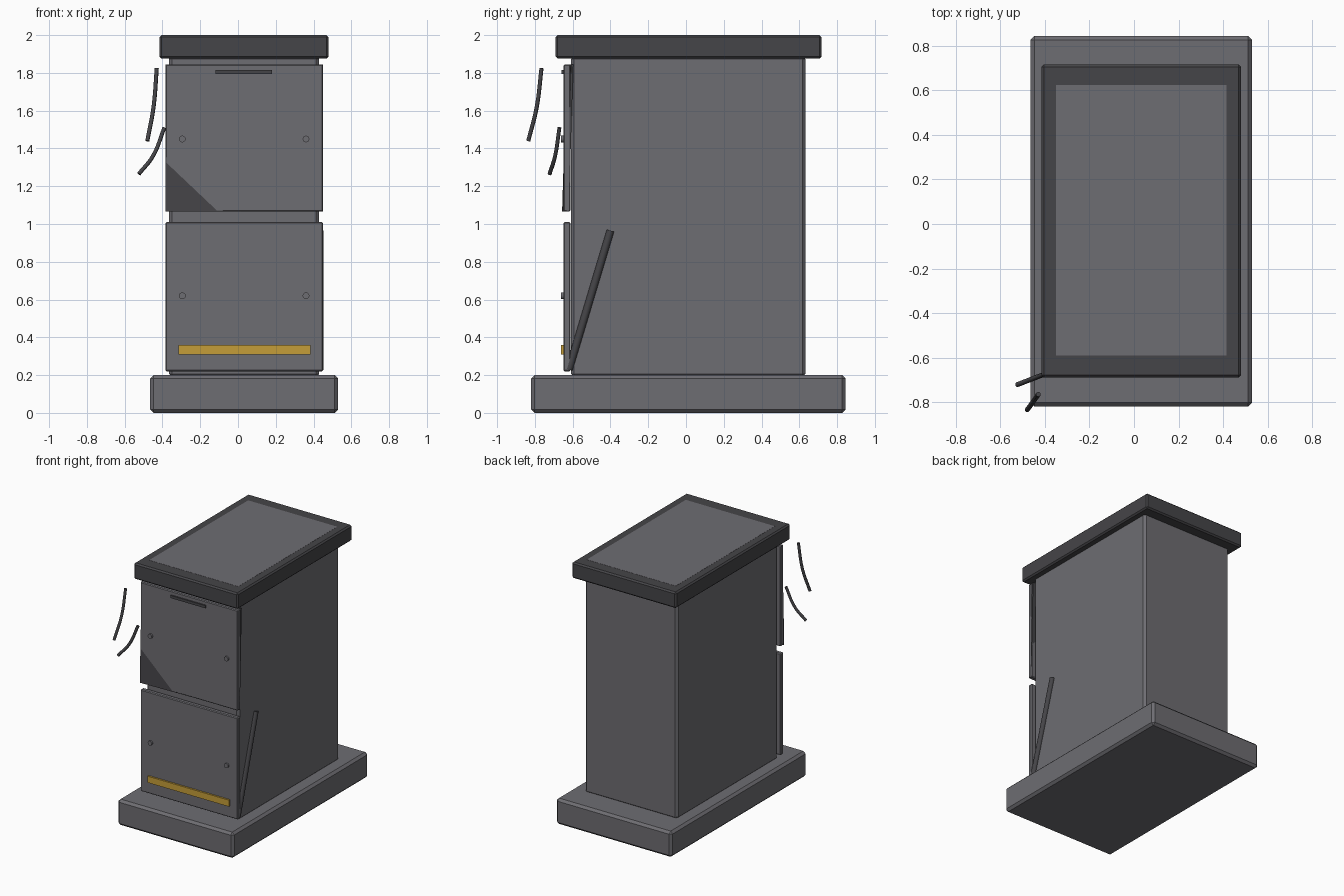
import bpy, bmesh
from mathutils import Vector

default = bpy.data.objects.get("Cube")
if default:
    bpy.data.objects.remove(default, do_unlink=True)


def material(name, rgb):
    m = bpy.data.materials.new(name)
    m.use_nodes = True
    m.diffuse_color = (*rgb, 1)
    m.node_tree.nodes["Principled BSDF"].inputs["Base Color"].default_value = (*rgb, 1)
    return m


GREY = material("mid grey", (0.155, 0.153, 0.168))
DARK = material("dark grey", (0.06, 0.059, 0.065))
YELLOW = material("warning yellow", (0.56, 0.34, 0.04))


def finish(name, bm, mat):
    me = bpy.data.meshes.new(name)
    bm.to_mesh(me)
    bm.free()
    me.materials.append(mat)
    ob = bpy.data.objects.new(name, me)
    bpy.context.collection.objects.link(ob)
    return ob


def box(name, xs, ys, zs, mat, bevel=0.0):
    """Box given by its extents, with optional chamfered edges."""
    bm = bmesh.new()
    bmesh.ops.create_cube(bm, size=1)
    for v in bm.verts:
        v.co = Vector([lo + (c + 0.5) * (hi - lo)
                       for c, (lo, hi) in zip(v.co, (xs, ys, zs))])
    if bevel:
        bmesh.ops.bevel(bm, geom=bm.edges[:], offset=bevel, segments=1,
                        affect='EDGES')
    return finish(name, bm, mat)


def rod(name, start, end, radius, sides, mat):
    """Straight cylinder between two points."""
    a, b = Vector(start), Vector(end)
    bm = bmesh.new()
    bmesh.ops.create_cone(bm, cap_ends=True, segments=sides, radius1=radius,
                          radius2=radius, depth=(b - a).length)
    for f in bm.faces:
        f.smooth = len(f.verts) == 4
    ob = finish(name, bm, mat)
    ob.rotation_mode = 'QUATERNION'
    ob.rotation_quaternion = (b - a).to_track_quat('Z', 'Y')
    ob.location = (a + b) / 2
    return ob


def wire(name, points, radius, mat):
    """Bent tube through a few points."""
    cu = bpy.data.curves.new(name, 'CURVE')
    cu.dimensions = '3D'
    cu.bevel_depth = radius
    cu.bevel_resolution = 2
    cu.resolution_u = 6
    cu.use_fill_caps = True
    sp = cu.splines.new('BEZIER')
    sp.bezier_points.add(len(points) - 1)
    for bp, p in zip(sp.bezier_points, points):
        bp.co = p
        bp.handle_left_type = bp.handle_right_type = 'AUTO'
    cu.materials.append(mat)
    ob = bpy.data.objects.new(name, cu)
    bpy.context.collection.objects.link(ob)


# Main masses
box("base_plinth", (-0.465, 0.53), (-0.82, 0.845), (0, 0.2), GREY, 0.018)
box("cabinet_body", (-0.365, 0.43), (-0.608, 0.632), (0.19, 1.89), GREY, 0.016)
box("roof_cap", (-0.415, 0.48), (-0.69, 0.717), (1.875, 2.0), DARK, 0.011)
box("roof_inset", (-0.35, 0.415), (-0.59, 0.625), (1.996, 2.001), GREY)

# Front panels with their corner bolts
PANEL_X = (-0.385, 0.45)
for label, zs, bolt_z in (("lower", (0.22, 1.01), 0.62),
                          ("upper", (1.065, 1.845), 1.45)):
    box(label + "_panel", PANEL_X, (-0.648, -0.612), zs, GREY, 0.006)
    for side, x in (("right", -0.295), ("left", 0.36)):
        rod(f"{label}_bolt_{side}", (x, -0.64, bolt_z), (x, -0.662, bolt_z),
            0.018, 12, GREY)

# Skewed dark sheet whose lower corner pokes through the upper panel
sheet = box("skewed_sheet", PANEL_X, (0, 0.012), (1.065, 1.845), DARK)
for v in sheet.data.vertices:
    v.co.y += -0.656 + 0.008 * ((v.co.x + 0.385) / 0.28 + (v.co.z - 1.065) / 0.265)

# Panel trim
box("upper_slot", (-0.12, 0.18), (-0.658, -0.64), (1.794, 1.815), DARK)
box("yellow_strip", (-0.315, 0.385), (-0.662, -0.64), (0.31, 0.36), YELLOW)

# Leaning rod on the left side
rod("leaning_rod", (0.433, -0.62, 0.23), (0.433, -0.4, 0.965), 0.02, 12, DARK)

# Loose wires near the front right corner
wire("long_wire", [(-0.43, -0.765, 1.825), (-0.447, -0.79, 1.62),
                   (-0.48, -0.835, 1.44)], 0.011, DARK)
wire("short_wire", [(-0.39, -0.67, 1.51), (-0.45, -0.693, 1.36),
                    (-0.525, -0.722, 1.265)], 0.011, DARK)
